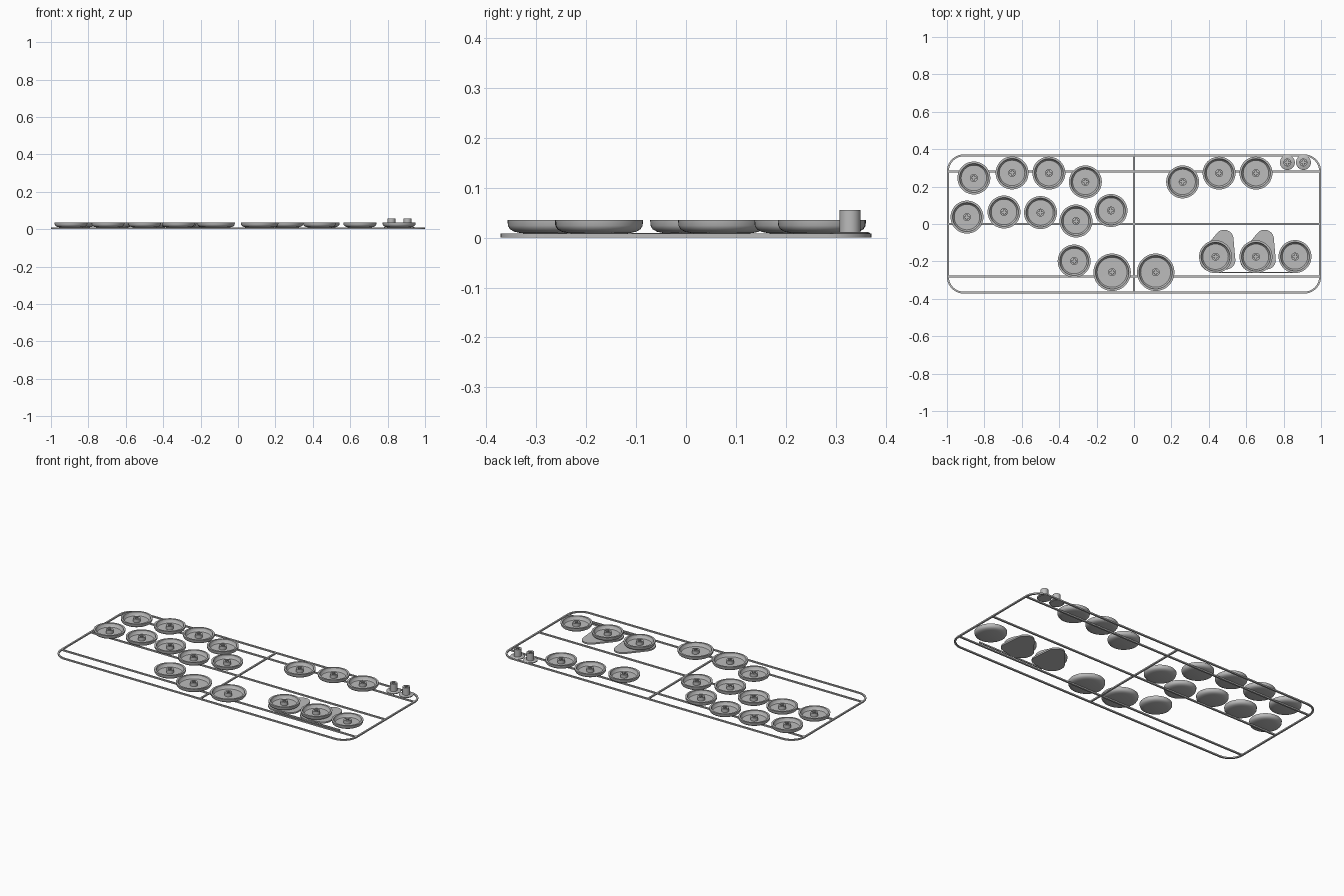
import bpy, bmesh, math
from mathutils import Vector

cube = bpy.data.objects.get("Cube")
if cube:
    bpy.data.objects.remove(cube)

grey = bpy.data.materials.new("neutral grey")
grey.use_nodes = True
grey.diffuse_color = (0.5, 0.5, 0.5, 1)
grey.node_tree.nodes["Principled BSDF"].inputs["Base Color"].default_value = (0.5, 0.5, 0.5, 1)

FRAME_H = 0.008
BAR = 0.01


def to_mesh(bm, name):
    bmesh.ops.recalc_face_normals(bm, faces=bm.faces)
    mesh = bpy.data.meshes.new(name)
    bm.to_mesh(mesh)
    bm.free()
    mesh.materials.append(grey)
    return mesh


def place(name, mesh, x=0, y=0, smooth=False):
    ob = bpy.data.objects.new(name, mesh)
    ob.location = (x, y, 0)
    bpy.context.collection.objects.link(ob)
    if smooth:
        bpy.ops.object.select_all(action='DESELECT')
        ob.select_set(True)
        bpy.context.view_layer.objects.active = ob
        bpy.ops.object.shade_smooth_by_angle(angle=math.radians(35))
    return ob


def circle(r, n, cx=0, cy=0):
    return [(cx + r * math.cos(math.tau * i / n), cy + r * math.sin(math.tau * i / n)) for i in range(n)]


def prism(name, loops, z0, z1):
    """Extrude an outline, with optional hole loops, from z0 to z1."""
    bm = bmesh.new()
    edges = []
    for loop in loops:
        vs = [bm.verts.new((x, y, z0)) for x, y in loop]
        edges += [bm.edges.new((v, vs[i - 1])) for i, v in enumerate(vs)]
    bmesh.ops.triangle_fill(bm, edges=edges, use_beauty=True, normal=(0, 0, 1))
    ext = bmesh.ops.extrude_face_region(bm, geom=bm.faces[:], use_keep_orig=True)
    top = [g for g in ext["geom"] if isinstance(g, bmesh.types.BMVert)]
    bmesh.ops.translate(bm, verts=top, vec=(0, 0, z1 - z0))
    return to_mesh(bm, name)


def lathe(name, profile, steps=48):
    bm = bmesh.new()
    vs = [bm.verts.new((r, 0, z)) for r, z in profile]
    edges = [bm.edges.new(p) for p in zip(vs, vs[1:])]
    bmesh.ops.spin(bm, geom=vs + edges, cent=(0, 0, 0), axis=(0, 0, 1), angle=math.tau, steps=steps)
    bmesh.ops.remove_doubles(bm, verts=bm.verts, dist=1e-5)
    return to_mesh(bm, name)


def rounded_rect(hx, hy, r, n=10):
    pts = []
    for k, (sx, sy) in enumerate([(1, 1), (-1, 1), (-1, -1), (1, -1)]):
        for i in range(n + 1):
            a = math.pi / 2 * (k + i / n)
            pts.append((sx * (hx - r) + r * math.cos(a), sy * (hy - r) + r * math.sin(a)))
    return pts


def bar(name, x0, x1, y0, y1):
    place(name, prism(name, [[(x0, y0), (x1, y0), (x1, y1), (x0, y1)]], 0, FRAME_H))


# Outer frame and cross bars
place("outer_frame", prism("outer_frame", [rounded_rect(1, 0.372, 0.09),
      rounded_rect(1 - BAR, 0.372 - BAR, 0.09 - BAR)], 0, FRAME_H), smooth=True)
for name, y in (("back_bar", 0.28), ("middle_bar", 0), ("front_bar", -0.28)):
    bar(name, -0.995, 0.995, y - BAR / 2, y + BAR / 2)
bar("centre_bar", -BAR / 2, BAR / 2, -0.367, 0.367)
bar("thin_link_bar", 0.43, 0.87, -0.262, -0.256)


# Upturned button caps: a shallow dish
def dish(r):
    return lathe("cap_dish", [(0, 0.008), (r - 0.028, 0.009), (r - 0.014, 0.012), (r - 0.005, 0.017),
                              (r - 0.001, 0.024), (r, 0.036), (r - 0.011, 0.036), (r - 0.014, 0.022),
                              (r - 0.02, 0.016), (0, 0.015)])


# Stem with a plus-shaped socket
a, b = 0.004, 0.013
plus = [(b, -a), (b, a), (a, a), (a, b), (-a, b), (-a, a),
        (-b, a), (-b, -a), (-a, -a), (-a, -b), (a, -b), (a, -a)]
stem = prism("cap_stem", [circle(0.021, 24), plus], 0.012, 0.036)
tall_stem = prism("small_stem", [circle(0.021, 24), plus], 0.006, 0.056)

small_caps = [(-0.856, 0.246), (-0.652, 0.273), (-0.455, 0.272), (-0.26, 0.225),
              (-0.893, 0.037), (-0.695, 0.064), (-0.5, 0.061), (-0.31, 0.016),
              (-0.123, 0.072), (-0.32, -0.198),
              (0.26, 0.225), (0.455, 0.272), (0.652, 0.272),
              (0.436, -0.175), (0.652, -0.175), (0.861, -0.174)]
large_caps = [(-0.117, -0.258), (0.116, -0.258)]
for size, radius, spots in (("button", 0.088, small_caps), ("thumb_button", 0.1, large_caps)):
    mesh = dish(radius)
    for i, (x, y) in enumerate(spots, 1):
        place(f"{size}_cap_{i}", mesh, x, y, smooth=True)
        place(f"{size}_stem_{i}", stem, x, y, smooth=True)

# Small flanged buttons in the back corner
flange = lathe("small_flange", [(0, 0.002), (0.036, 0.002), (0.04, 0.005), (0.04, 0.009), (0.037, 0.011), (0, 0.011)], 32)
for i, x in enumerate((0.82, 0.906), 1):
    place(f"small_flange_{i}", flange, x, 0.329, smooth=True)
    place(f"small_stem_{i}", tall_stem, x, 0.329, smooth=True)


# Rounded triangular plates under two of the caps
def hull_outline(circles):
    """Outline of the shape stretched round a few circles."""
    pts = sorted({p for c in circles for p in circle(c[2], 40, c[0], c[1])})

    def half(seq):
        out = []
        for p in seq:
            while len(out) > 1 and (Vector(out[-1]) - Vector(out[-2])).cross(Vector(p) - Vector(out[-1])) <= 1e-7:
                out.pop()
            out.append(p)
        return out[:-1]
    return half(pts) + half(pts[::-1])


plate = prism("plate", [hull_outline([(0.046, 0.094, 0.05), (0.056, -0.018, 0.05), (-0.016, -0.012, 0.07)])], 0, 0.009)
for i, x in enumerate((0.436, 0.652), 1):
    place(f"triangle_plate_{i}", plate, x, -0.175, smooth=True)
